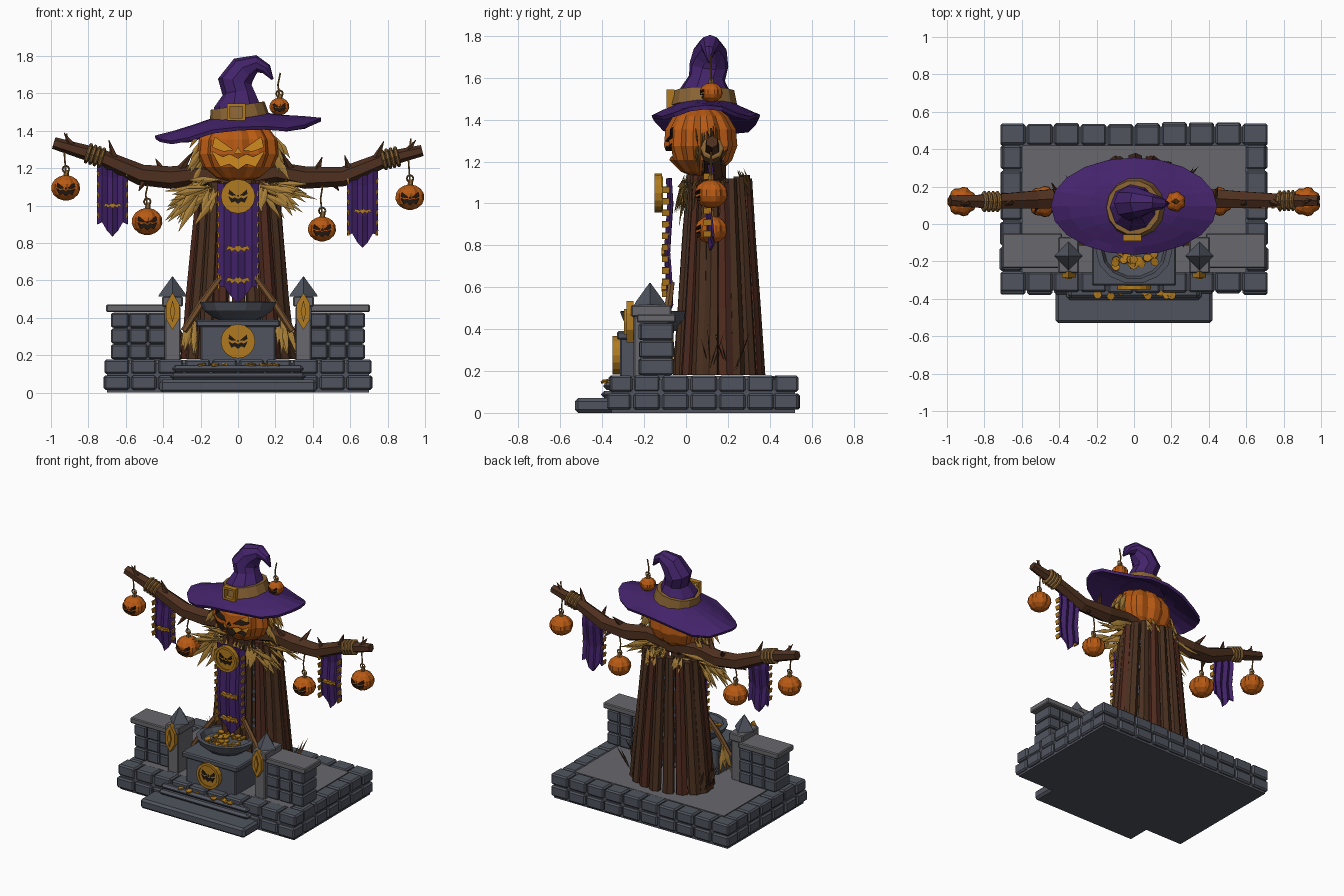
import bpy, bmesh, random
from math import sin, cos, pi, radians
from mathutils import Vector as V, Matrix, Euler

if "Cube" in bpy.data.objects:
    bpy.data.objects.remove(bpy.data.objects["Cube"])

random.seed(4)
R = random.uniform

def material(name, hexa):
    m = bpy.data.materials.new(name)
    c = [int(hexa[i:i + 2], 16) / 255 for i in (0, 2, 4)]
    m.diffuse_color = [x / 12.92 if x < .04 else ((x + .055) / 1.055) ** 2.4 for x in c] + [1]
    m.use_nodes = True
    m.node_tree.nodes["Principled BSDF"].inputs["Base Color"].default_value = m.diffuse_color
    return m

STONE, SLAB, DARK = material("stone", "50545e"), material("slab", "68686d"), material("dark", "201814")
WOOD, BARK, POLE = material("wood", "4a3020"), material("bark", "4e301f"), material("pole", "75502e")
ORANGE, GLOW, GOLD = material("orange", "b85a14"), material("glow", "d08a20"), material("gold", "b07a1e")
PURPLE, STRAW, ROPE = material("purple", "43236a"), material("straw", "a87f38"), material("rope", "8a6434")
RED = material("red_wood", "4f2a1e")

def finish(bm, name, *mats, bevel=0, solid=0):
    bmesh.ops.recalc_face_normals(bm, faces=bm.faces)
    me = bpy.data.meshes.new(name)
    bm.to_mesh(me)
    bm.free()
    ob = bpy.data.objects.new(name, me)
    bpy.context.collection.objects.link(ob)
    for m in mats:
        me.materials.append(m)
    if solid:
        ob.modifiers.new("solid", 'SOLIDIFY').thickness = solid
    if bevel:
        b = ob.modifiers.new("bevel", 'BEVEL')
        b.width, b.segments = bevel, 1
    return ob

def skin(bm, rings, caps=True):
    vs = [[bm.verts.new(p) for p in r] for r in rings]
    n = len(vs[0])
    for a, b in zip(vs, vs[1:]):
        for i in range(n):
            bm.faces.new((a[i], a[(i + 1) % n], b[(i + 1) % n], b[i]))
    if caps:
        bm.faces.new(vs[0])
        bm.faces.new(vs[-1])

def box(bm, x0, x1, y0, y1, z0, z1, rot=(0, 0, 0)):
    c, s = V(((x0 + x1) / 2, (y0 + y1) / 2, (z0 + z1) / 2)), V((x1 - x0, y1 - y0, z1 - z0))
    bmesh.ops.create_cube(bm, size=1, matrix=Matrix.LocRotScale(c, Euler(rot), s))

def tube(bm, pts, radii, n=6):
    pts, rings = [V(p) for p in pts], []
    for i, p in enumerate(pts):
        t = (pts[min(i + 1, len(pts) - 1)] - pts[max(i - 1, 0)]).normalized()
        u = t.cross(V((0, 1, 0)) if abs(t.y) < .9 else V((1, 0, 0))).normalized()
        w = u.cross(t)
        rings.append([p + radii[i] * (u * cos(2 * pi * k / n) + w * sin(2 * pi * k / n)) for k in range(n)])
    skin(bm, rings)

def lathe(bm, prof, c, n=16, sy=1.0, caps=True):
    skin(bm, [[(c[0] + r * cos(2 * pi * k / n), c[1] + sy * r * sin(2 * pi * k / n), c[2] + z)
               for k in range(n)] for r, z in prof], caps)

def prism(bm, outline, y0, y1, c=(0, 0), sx=1.0, sz=1.0):
    skin(bm, [[(c[0] + x * sx, y, c[1] + z * sz) for x, z in outline] for y in (y0, y1)])

def leaf(bm, p, d, length, w):
    p, d = V(p), V(d).normalized()
    u = d.cross(V((0, 1, .1))).normalized()
    o = d.cross(u)
    m = p + d * length * .55
    a, b = bm.verts.new(p), bm.verts.new(p + d * length)
    r = [bm.verts.new(m + q) for q in (u * w, o * w * .3, -u * w, -o * w * .3)]
    for i in range(4):
        bm.faces.new((a, r[i], r[i - 1]))
        bm.faces.new((b, r[i - 1], r[i]))

EYE = [(.12, .06), (.55, .42), (.6, .14), (.35, .03)]
MOUTH = [(-.62, .02), (-.36, -.14), (-.2, -.06), (0, -.18), (.2, -.06), (.36, -.14), (.62, .02),
         (.42, -.4), (.2, -.32), (0, -.48), (-.2, -.32), (-.42, -.4)]
BAT = [(0, -.35), (.25, -.1), (.5, -.3), (.65, -.05), (1, -.2), (.8, .3), (.3, .12), (.12, .35), (0, .22)]
BAT += [(-x, z) for x, z in BAT[-2:0:-1]]
CIRCLE = [(cos(2 * pi * k / 16), sin(2 * pi * k / 16)) for k in range(16)]

def face(bm, y0, y1, c, sx, sz):
    for s in (1, -1):
        prism(bm, EYE, y0, y1, c, sx * s, sz)
    prism(bm, [(-.08, -.02), (0, .12), (.08, -.02)], y0, y1, c, sx, sz)
    prism(bm, MOUTH, y0, y1, c, sx, sz)

# carved pumpkins: ribbed body with face cut in
def pumpkin(name, c, rx, ry, rz, ribs, inner):
    bm, n, rings = bmesh.new(), ribs * 3, []
    for a in (-80, -58, -32, -8, 18, 42, 64, 82):
        a = radians(a)
        rings.append([(c[0] + rx * cos(a) * f * cos(t), c[1] + ry * cos(a) * f * sin(t), c[2] + rz * sin(a))
                      for k in range(n) for t, f in [(2 * pi * k / n, .9 if k % 3 == 0 else 1)]])
    skin(bm, rings)
    body = finish(bm, name, ORANGE, DARK, GLOW)
    cut, floor = bmesh.new(), c[1] - ry * .5
    face(cut, c[1] - ry * 1.3, floor, (c[0], c[2] - rz * .08), rx, rz * 1.1)
    for f in cut.faces:
        f.material_index = inner if abs(f.calc_center_median().y - floor) < 1e-4 else 1
    cutter = finish(cut, name + "_cutter", ORANGE, DARK, GLOW)
    cutter.hide_render, cutter.display_type = True, 'WIRE'
    m = body.modifiers.new("carve", 'BOOLEAN')
    m.object, m.operation, m.solver = cutter, 'DIFFERENCE', 'EXACT'

pumpkin("pumpkin_head", (0, .07, 1.3), .225, .178, .175, 10, 2)

# hanging lanterns with string and stem
strings = bmesh.new()
for i, (x, z, r, top) in enumerate([(-.92, 1.095, .08, 1.385), (-.485, .915, .085, 1.12), (.45, .875, .078, 1.12),
                                    (.92, 1.045, .08, 1.36), (.222, 1.53, .055, 1.71)]):
    pumpkin(f"lantern_{i}", (x, .12, z), r, r, r * .85, 7, 1)
    tube(strings, [(x, .12, z + r * .7), (x + .005, .12, z + r * 1.2)], [.016, .012])
    tube(strings, [(x, .12, z + r), (x - .008, .12, (z + r + top) / 2), (x + .005, .12, top)], [.005] * 3, 5)
    tube(strings, [(x + .018 * cos(t), .12, z + r * 1.25 + .018 * sin(t)) for t in [k * pi / 4 for k in range(9)]],
         [.005] * 9, 4)
finish(strings, "lantern_strings", ROPE)

# stone base: core, floor, two brick courses, steps
bm = bmesh.new()
box(bm, -.7, .7, -.355, .52, 0, .16)
finish(bm, "base_core", STONE)
bm = bmesh.new()
box(bm, -.6, .6, -.26, .42, .1, .175)
finish(bm, "floor_slab", SLAB)
bm = bmesh.new()
for z0, z1, o in ((.015, .092, 0), (.1, .178, .008)):
    for k in range(10):
        x, j = -.72 + .144 * k, R(-.006, .006)
        for y0, y1 in ((-.375 + o, -.26), (.42, .54 - o)):
            box(bm, x + .005, x + .139, y0 + j, y1 + j, z0, z1)
    for k in range(5):
        y, j = -.255 + .136 * k, R(-.006, .006)
        for s in (-1, 1):
            box(bm, *sorted((s * .6, s * (.718 - o + j))), y + .004, y + .131, z0, z1)
finish(bm, "base_bricks", STONE, bevel=.01)
bm = bmesh.new()
box(bm, -.42, .42, -.53, -.3, 0, .07)
box(bm, -.36, .36, -.405, -.3, .07, .105)
box(bm, -.35, .35, -.395, -.28, .11, .145)
finish(bm, "front_steps", STONE, bevel=.015)

# side walls, posts and spires
bricks, caps, core, spires, crest = [bmesh.new() for _ in range(5)]
for s in (-1, 1):
    box(core, *sorted((s * .38, s * .665)), -.205, -.075, .17, .43)
    for i in range(3):
        for k in range(3):
            x, z = .385 + k * .1, .18 + i * .084
            box(bricks, *sorted((s * x, s * (x + .094))), -.22 - R(0, .008), -.06, z, z + .079)
    box(caps, *sorted((s * .385, s * .705)), -.235, -.05, .432, .472)
    box(caps, s * .35 - .042, s * .35 + .042, -.25, -.08, .17, .46)
    box(caps, s * .35 - .055, s * .35 + .055, -.262, -.07, .46, .515)
    lathe(spires, [(.076, .515), (.068, .53), (.003, .62)], (s * .35, -.172, 0), 4)
    prism(crest, [(0, .1), (.036, .04), (.036, -.04), (0, -.1), (-.036, -.04), (-.036, .04)], -.285, -.25, (s * .35, .435))
    prism(crest, [(0, .06), (.015, 0), (0, -.06), (-.015, 0)], -.295, -.28, (s * .35, .435))
finish(core, "wall_core", STONE)
finish(bricks, "wall_bricks", STONE, bevel=.008)
finish(caps, "wall_caps_and_posts", SLAB, bevel=.006)
finish(spires, "post_spires", STONE)
finish(crest, "post_crests", GOLD)

# altar, bowl, coins
bm = bmesh.new()
box(bm, -.2, .2, -.315, -.08, .14, .36)
box(bm, -.225, .225, -.33, -.07, .35, .39)
finish(bm, "altar", STONE, bevel=.008)
bm = bmesh.new()
lathe(bm, [(.1, .39), (.13, .4), (.185, .44), (.205, .485), (.175, .487), (.16, .45), (.1, .44)], (0, -.14, 0), 14, .88)
finish(bm, "offering_bowl", STONE)
bm = bmesh.new()
spots = [(R(-.11, .11), -.14 + R(-.1, .1), R(.448, .47)) for _ in range(34)]
spots += [(R(-.22, .22), R(-.385, -.345), .15) for _ in range(14)]
for p in spots:
    m = Matrix.LocRotScale(V(p), Euler((R(-.3, .3), R(-.3, .3), 0)), None)
    bmesh.ops.create_cone(bm, cap_ends=True, segments=8, radius1=.022, radius2=.022, depth=.009, matrix=m)
finish(bm, "coins", GOLD)

# round medallions
for name, y, z in (("altar_medallion", -.33, .275), ("chest_medallion", -.13, 1.05)):
    bm, d = bmesh.new(), bmesh.new()
    prism(bm, CIRCLE, y - .012, y + .02, (0, z), .08, .08)
    ring = [[(r * x, yy, z + r * q) for x, q in CIRCLE] for r, yy in
            ((.074, y), (.074, y - .02), (.092, y - .02), (.092, y + .015), (.074, y + .015))]
    skin(bm, ring, False)
    face(d, y - .018, y, (0, z), .085, .085)
    finish(bm, name, GOLD)
    finish(d, name + "_face", DARK)

# plank trunk with inner hoops
planks = [bmesh.new(), bmesh.new()]
N = 18
for k in range(N):
    a = 2 * pi * (k + .5) / N + R(-.03, .03)
    t, o, top = V((-sin(a) * .3, cos(a) * .2, 0)).normalized(), V((cos(a), sin(a), 0)), R(1.08, 1.14)
    rings = []
    for f in (0, .35, .7, 1):
        p = V((cos(a) * (.285 - .09 * f), .155 + sin(a) * (.195 - .065 * f), .18 + (top - .18) * f)) + o * R(-.005, .005)
        w, h = .037 - .011 * f, .021
        rings.append([p + t * w + o * h * .6, p + o * h * 1.3, p - t * w + o * h * .6, p - t * w - o * h, p + t * w - o * h])
    skin(planks[k % 3 == 0], rings)
finish(planks[0], "trunk_planks", WOOD)
finish(planks[1], "trunk_planks_red", RED)
bm = bmesh.new()
for z in (.36, .56, .76, .96):
    r = .262 - .09 * (z - .18)
    lathe(bm, [(r, z), (r, z + .03), (r - .02, z + .03), (r - .02, z), (r, z)], (0, .155, 0), 18, .68, False)
finish(bm, "trunk_hoops", STONE)

# branch arms, thorns, rope wraps
arms, wraps = bmesh.new(), bmesh.new()
tube(arms, [(.05, .12, 1.14), (-.2, .13, 1.17), (-.36, .14, 1.15), (-.52, .13, 1.165), (-.75, .12, 1.265), (-.985, .125, 1.335)],
     [.06, .055, .06, .056, .044, .032])
tube(arms, [(-.05, .12, 1.14), (.2, .13, 1.18), (.36, .14, 1.15), (.56, .13, 1.155), (.78, .125, 1.245), (.985, .125, 1.295)],
     [.06, .055, .06, .052, .042, .03])
for p, q in [((-.88, .12, 1.31), (-.93, .1, 1.39)), ((-.66, .12, 1.25), (-.69, .1, 1.35)), ((-.4, .14, 1.18), (-.44, .22, 1.25)),
             ((-.3, .13, 1.2), (-.24, .08, 1.29)), ((.6, .12, 1.18), (.57, .1, 1.27)), ((.74, .12, 1.25), (.78, .1, 1.345)),
             ((.42, .13, 1.18), (.45, .2, 1.26)), ((.28, .12, 1.2), (.23, .07, 1.29)), ((-.5, .13, 1.14), (-.53, .06, 1.08)),
             ((.9, .12, 1.28), (.95, .13, 1.35)), ((.5, .13, 1.13), (.54, .17, 1.08))]:
    tube(arms, [p, q], [.024, .002], 5)
finish(arms, "branch_arms", BARK)
for a, b in (((-.73, .12, 1.257), (-.8, .12, 1.28)), ((.78, .124, 1.245), (.85, .125, 1.262))):
    for f in (0, .33, .66, 1):
        p, d = V(a).lerp(V(b), f), (V(b) - V(a)).normalized()
        tube(wraps, [p - d * .011, p - d * .005, p + d * .005, p + d * .011], [.046, .056, .056, .046], 8)
finish(wraps, "rope_wraps", ROPE)

# straw collar, hair, brooms and dry twigs
bm, tw, poles = bmesh.new(), bmesh.new(), bmesh.new()
for s in (-1, 1):
    for k in range(30):
        a = radians(R(-68, 2))
        leaf(bm, (s * R(.06, .2), R(-.01, .2), R(1.08, 1.15)), (s * cos(a), R(-.25, .15), sin(a)), R(.17, .27), R(.014, .024))
    for k in range(16):
        leaf(bm, (s * R(.17, .2), R(0, .17), R(1.25, 1.42)), (s * R(.25, .7), R(-.15, .15), -1), R(.12, .18), R(.012, .018))
    for k in range(9):
        leaf(bm, (s * R(.22, .25), R(-.09, -.05), R(.4, .44)), (s * R(-.1, .35), R(-.25, .1), -1), R(.18, .25), .016)
        leaf(tw, (s * R(.26, .3), R(.1, .24), .2), (s * R(.1, .5), R(-.4, .4), 1), R(.15, .26), .007)
    tube(poles, [(s * .09, -.07, .62), (s * .2, -.09, .47), (s * .29, -.1, .33)], [.017, .02, .018])
for k in range(16):
    leaf(bm, (R(-.15, .15), R(.24, .28), R(1.12, 1.17)), (R(-.5, .5), .4, -1), R(.08, .15), .018)
    leaf(bm, (R(-.17, .17), R(-.02, .03), R(1.1, 1.15)), (R(-.5, .5), -.25, -1), R(.12, .2), .018)
finish(bm, "straw", STRAW)
finish(tw, "dry_twigs", WOOD)
finish(poles, "broom_poles", POLE)

# cloth banners with stitches and bats
def banner(name, x, y, w, top, side, tip, bats):
    bm, g = bmesh.new(), bmesh.new()
    rows = []
    for j in range(6):
        rows.append([])
        for i in range(7):
            u = i / 3 - 1
            end = side + (tip - side) * max(0, 1 - abs(u) * 1.3) + (.02 if i in (1, 5) else 0)
            rows[-1].append(bm.verts.new((x + w * u, y + .008 * (-1) ** i + .008 * sin(j * 1.6), top + (end - top) * j / 5)))
    for a, b in zip(rows, rows[1:]):
        for i in range(6):
            bm.faces.new((a[i], a[i + 1], b[i + 1], b[i]))
    finish(bm, name, PURPLE, solid=.012)
    z = top - .04
    while z > side + .02:
        for s in (-1, 1):
            box(g, x + s * w * .93 - .005, x + s * w * .93 + .005, y - .026, y + .01, z - .03, z, (0, s * .15, 0))
        z -= .055
    for b in bats:
        prism(g, BAT, y - .028, y - .005, (x, b), w * .6, w * .5)
    finish(g, name + "_trim", GOLD)

banner("chest_banner", 0, -.088, .113, 1.12, .56, .48, (.77, .6))
banner("left_banner", -.671, .11, .083, 1.225, .9, .835, (1.0,))
banner("right_banner", .666, .11, .083, 1.185, .84, .775, (.97,))

# pointed hat: drooping brim, bent crown, band and buckle
bm, n, rings = bmesh.new(), 20, []
for f in (0, .35, .7, 1):
    ring = []
    for k in range(n):
        a = 2 * pi * k / n
        x, y = cos(a) * (.13 + .315 * f), sin(a) * (.12 + .14 * f)
        ring.append((x, .095 + y, 1.485 - .08 * f + .11 * x + f * f * (.022 * cos(4 * a) + R(-.008, .008))))
    rings.append(ring)
skin(bm, rings, False)
finish(bm, "hat_brim", PURPLE, solid=.02)
bm = bmesh.new()
tube(bm, [(.01, .09, 1.45), (0, .09, 1.53), (.005, .1, 1.6), (-.015, .11, 1.66), (.03, .115, 1.725), (.1, .115, 1.757),
          (.15, .11, 1.73), (.185, .11, 1.675)], [.155, .128, .088, .094, .08, .048, .03, .006], 9)
finish(bm, "hat_crown", PURPLE)
bm = bmesh.new()
tube(bm, [(.008, .088, 1.465), (-.003, .088, 1.535)], [.16, .146], 14)
finish(bm, "hat_band", ROPE)
bm = bmesh.new()
for x0, x1, z0, z1 in ((-.06, .04, 1.53, 1.545), (-.06, .04, 1.455, 1.47), (-.06, -.043, 1.455, 1.545), (.023, .04, 1.455, 1.545)):
    box(bm, x0, x1, -.092, -.055, z0, z1)
finish(bm, "hat_buckle", GOLD)
